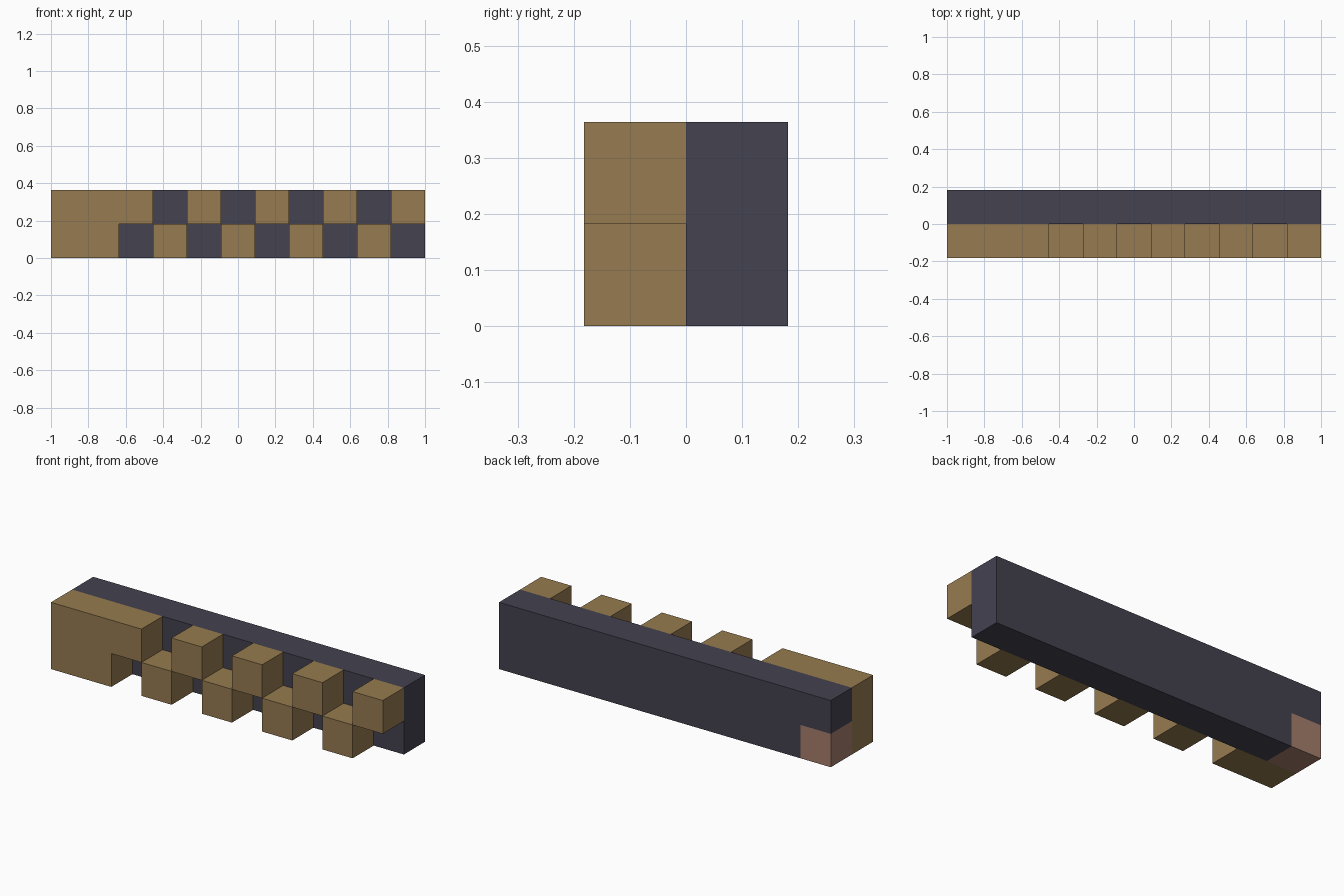
import bpy
import bmesh

if "Cube" in bpy.data.objects:
    bpy.data.objects.remove(bpy.data.objects["Cube"], do_unlink=True)

COLUMNS = 11
U = 2 / COLUMNS  # side of one unit block


def linear(c):
    c /= 255
    return c / 12.92 if c <= 0.04045 else ((c + 0.055) / 1.055) ** 2.4


def material(name, *rgb):
    colour = [linear(c) for c in rgb] + [1]
    mat = bpy.data.materials.new(name)
    mat.use_nodes = True
    mat.diffuse_color = colour
    mat.node_tree.nodes["Principled BSDF"].inputs["Base Color"].default_value = colour
    return mat


def prism(name, outline, y, mat):
    """Extrude an x-z outline, in block units, one block deep from y."""
    bm = bmesh.new()
    verts = [bm.verts.new((x * U - 1, y * U, z * U)) for x, z in outline]
    face = bm.faces.new(verts)
    side = bmesh.ops.extrude_face_region(bm, geom=[face])["geom"]
    moved = [v for v in side if isinstance(v, bmesh.types.BMVert)]
    bmesh.ops.translate(bm, verts=moved, vec=(0, U, 0))
    bmesh.ops.recalc_face_normals(bm, faces=bm.faces)
    mesh = bpy.data.meshes.new(name)
    bm.to_mesh(mesh)
    bm.free()
    mesh.materials.append(mat)
    obj = bpy.data.objects.new(name, mesh)
    bpy.context.collection.objects.link(obj)


def block(name, x, y, z, mat):
    prism(name, [(x, z), (x + 1, z), (x + 1, z + 1), (x, z + 1)], y, mat)


tan = material("tan wood", 150, 123, 80)
slate = material("dark slate", 68, 66, 80)
clay = material("pink clay", 165, 125, 107)

# Back beam, notched at one lower end for the corner block
prism("back_beam", [(1, 0), (COLUMNS, 0), (COLUMNS, 2), (0, 2), (0, 1), (1, 1)], 0, slate)
block("corner_block", 0, 0, 0, clay)

# Stepped solid end on the front
prism("front_end", [(0, 0), (2, 0), (2, 1), (3, 1), (3, 2), (0, 2)], -1, tan)

# Alternating lower and upper teeth
for column in range(3, COLUMNS):
    row = 1 - column % 2
    block(f"{('lower', 'upper')[row]}_tooth_{column}", column, -1, row, tan)
